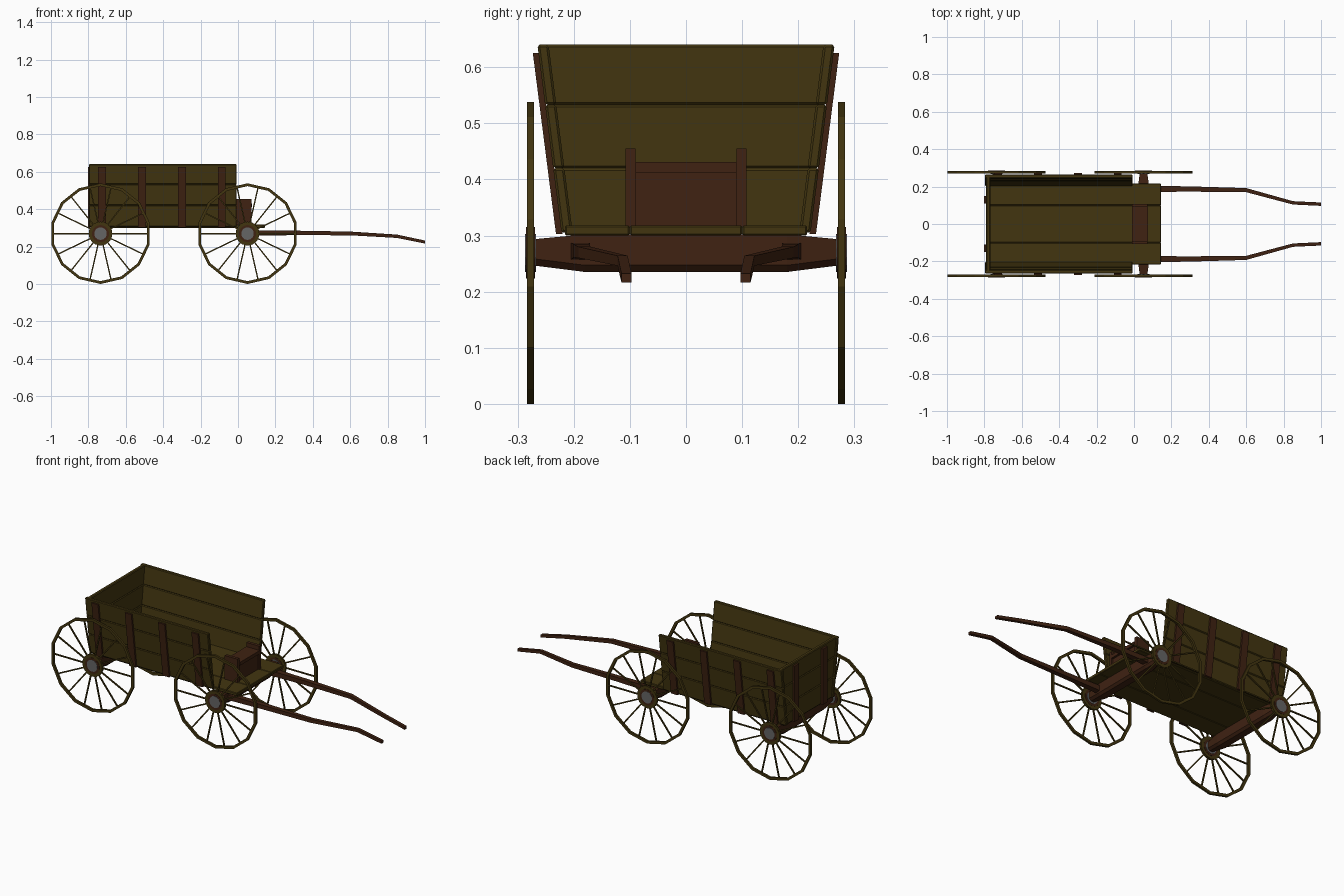
import bpy
import bmesh
import math
from mathutils import Matrix, Vector

if "Cube" in bpy.data.objects:
    bpy.data.objects.remove(bpy.data.objects["Cube"], do_unlink=True)


def material(name, rgb):
    m = bpy.data.materials.new(name)
    m.use_nodes = True
    m.diffuse_color = (*rgb, 1)
    m.node_tree.nodes["Principled BSDF"].inputs["Base Color"].default_value = (*rgb, 1)
    return m


OLIVE = material("olive wood", (0.055, 0.036, 0.005))
BROWN = material("brown wood", (0.05, 0.016, 0.006))
GREY = material("grey metal", (0.13, 0.13, 0.13))


def finish(name, bm, mats, bevel=0):
    bmesh.ops.recalc_face_normals(bm, faces=bm.faces)
    mesh = bpy.data.meshes.new(name)
    bm.to_mesh(mesh)
    bm.free()
    for m in mats:
        mesh.materials.append(m)
    ob = bpy.data.objects.new(name, mesh)
    bpy.context.collection.objects.link(ob)
    if bevel:
        mod = ob.modifiers.new("worn edges", "BEVEL")
        mod.width = bevel
        mod.segments = 1
    return ob


def loft(name, rings, mat, bevel=0):
    """Skin a row of matching cross-sections and cap both ends."""
    bm = bmesh.new()
    loops = [[bm.verts.new(p) for p in ring] for ring in rings]
    n = len(loops[0])
    for a, b in zip(loops, loops[1:]):
        for i in range(n):
            j = (i + 1) % n
            bm.faces.new((a[i], a[j], b[j], b[i]))
    bm.faces.new(loops[0])
    bm.faces.new(loops[-1])
    return finish(name, bm, [mat], bevel)


def prism(name, section, x0, x1, mat, bevel=0):
    """Extrude a (y, z) section along x."""
    return loft(name, [[(x, y, z) for y, z in section] for x in (x0, x1)], mat, bevel)


def box(name, x0, x1, y0, y1, z0, z1, mat, bevel=0):
    return prism(name, [(y0, z0), (y1, z0), (y1, z1), (y0, z1)], x0, x1, mat, bevel)


def flare(z):
    """Outer half width of the wagon body at a height."""
    return 0.222 + 0.128 * (z - 0.305)


# Wagon body: flared sides and tailgate of three boards each
BACK, FRONT = -0.797, -0.007
levels = [0.305, 0.42, 0.533, 0.64]
for k, (lo, hi) in enumerate(zip(levels, levels[1:])):
    for side, s in (("left", 1), ("right", -1)):
        sec = [(s * (flare(lo) - 0.02), lo), (s * flare(lo), lo),
               (s * flare(hi), hi), (s * (flare(hi) - 0.02), hi)]
        prism(f"{side}_side_board_{k}", sec, BACK, FRONT, OLIVE, 0.004)
    a, b = flare(lo) - 0.012, flare(hi) - 0.012
    prism(f"tailgate_board_{k}", [(-a, lo), (a, lo), (b, hi), (-b, hi)],
          -0.79, -0.768, OLIVE, 0.004)

# Upright battens on the sides and tailgate
for s in (1, -1):
    for k in range(4):
        x = -0.727 + 0.2135 * k
        lo, hi = 0.303, 0.625
        sec = [(s * (flare(lo) - 0.002), lo), (s * (flare(lo) + 0.01), lo),
               (s * (flare(hi) + 0.01), hi), (s * (flare(hi) - 0.002), hi)]
        prism("side_batten", sec, x - 0.021, x + 0.021, BROWN)
    box("tailgate_batten", -0.801, -0.789, s * 0.13 - 0.021, s * 0.13 + 0.021,
        0.303, 0.625, BROWN)

# Floor planks
planks = [-0.216, -0.1, 0.1, 0.216]
for y0, y1 in zip(planks, planks[1:]):
    box("floor_plank", -0.785, 0.144, y0, y1, 0.3, 0.318, OLIVE, 0.003)

# Driver's seat
for s in (1, -1):
    box("seat_end", -0.01, 0.072, s * 0.099 - 0.009, s * 0.099 + 0.009, 0.315, 0.455, BROWN)
box("seat_top", -0.01, 0.076, -0.09, 0.09, 0.412, 0.431, BROWN)
box("seat_panel", 0.0, 0.064, -0.09, 0.09, 0.315, 0.412, BROWN)

# Axles: beams that taper toward the wheels
HUB_Z = 0.269
AXLES = {"rear": -0.735, "front": 0.051}
for place, x in AXLES.items():
    rings = []
    for y, w, lo, hi in ((-0.275, 0.02, 0.247, 0.293), (-0.18, 0.032, 0.235, 0.302),
                         (0.18, 0.032, 0.235, 0.302), (0.275, 0.02, 0.247, 0.293)):
        c = 0.012
        rings.append([(x - w, y, hi), (x - w, y, lo + c), (x - w + c, y, lo),
                      (x + w - c, y, lo), (x + w, y, lo + c), (x + w, y, hi)])
    loft(f"{place}_axle", rings, BROWN)

# Shafts for the draught animal
for side, s in (("left", 1), ("right", -1)):
    rings = []
    for x, y, z, w, h in ((0.05, 0.188, 0.272, 0.017, 0.015), (0.3, 0.187, 0.273, 0.014, 0.012),
                          (0.6, 0.181, 0.27, 0.011, 0.01), (0.85, 0.113, 0.255, 0.009, 0.009),
                          (1.0, 0.106, 0.224, 0.009, 0.008)):
        rings.append([(x, s * y + a * w, z + b * h)
                      for a, b in ((-1, -1), (1, -1), (1, 1), (-1, 1))])
    loft(f"{side}_shaft", rings, BROWN)


# Wheels: faceted rim, spokes to the middle of each facet, stepped hub
SIDES = 14
RIM = 0.269


def wheel(name, x, y, out):
    bm = bmesh.new()
    sections = []
    for i in range(SIDES):
        t = math.pi / 2 + math.tau * i / SIDES
        sections.append([bm.verts.new((r * math.cos(t), d, r * math.sin(t)))
                         for r, d in ((RIM, -0.006), (RIM, 0.006),
                                      (RIM - 0.015, 0.006), (RIM - 0.015, -0.006))])
    for i in range(SIDES):
        a, b = sections[i], sections[(i + 1) % SIDES]
        for j in range(4):
            k = (j + 1) % 4
            bm.faces.new((a[j], a[k], b[k], b[j]))
    reach = (RIM - 0.008) * math.cos(math.pi / SIDES)
    for i in range(SIDES):
        place = (Matrix.Rotation(math.tau * i / SIDES, 4, "Y")
                 @ Matrix.Translation((reach / 2, 0, 0))
                 @ Matrix.Diagonal((reach, 0.007, 0.007, 1)))
        bmesh.ops.create_cube(bm, size=1, matrix=place)
    for radius, depth, slot in ((0.064, 0.013, 0), (0.046, 0.016, 1), (0.034, 0.019, 2)):
        old = set(bm.faces)
        bmesh.ops.create_cone(bm, cap_ends=True, segments=SIDES, radius1=radius,
                              radius2=radius, depth=depth,
                              matrix=Matrix.Rotation(math.pi / 2, 4, "X"))
        for f in set(bm.faces) - old:
            f.material_index = slot
    ob = finish(name, bm, [OLIVE, BROWN, GREY])
    ob.location = Vector((x, out * y, HUB_Z))


for place, x in AXLES.items():
    for side, s in (("left", 1), ("right", -1)):
        wheel(f"{place}_{side}_wheel", x, 0.277, s)
